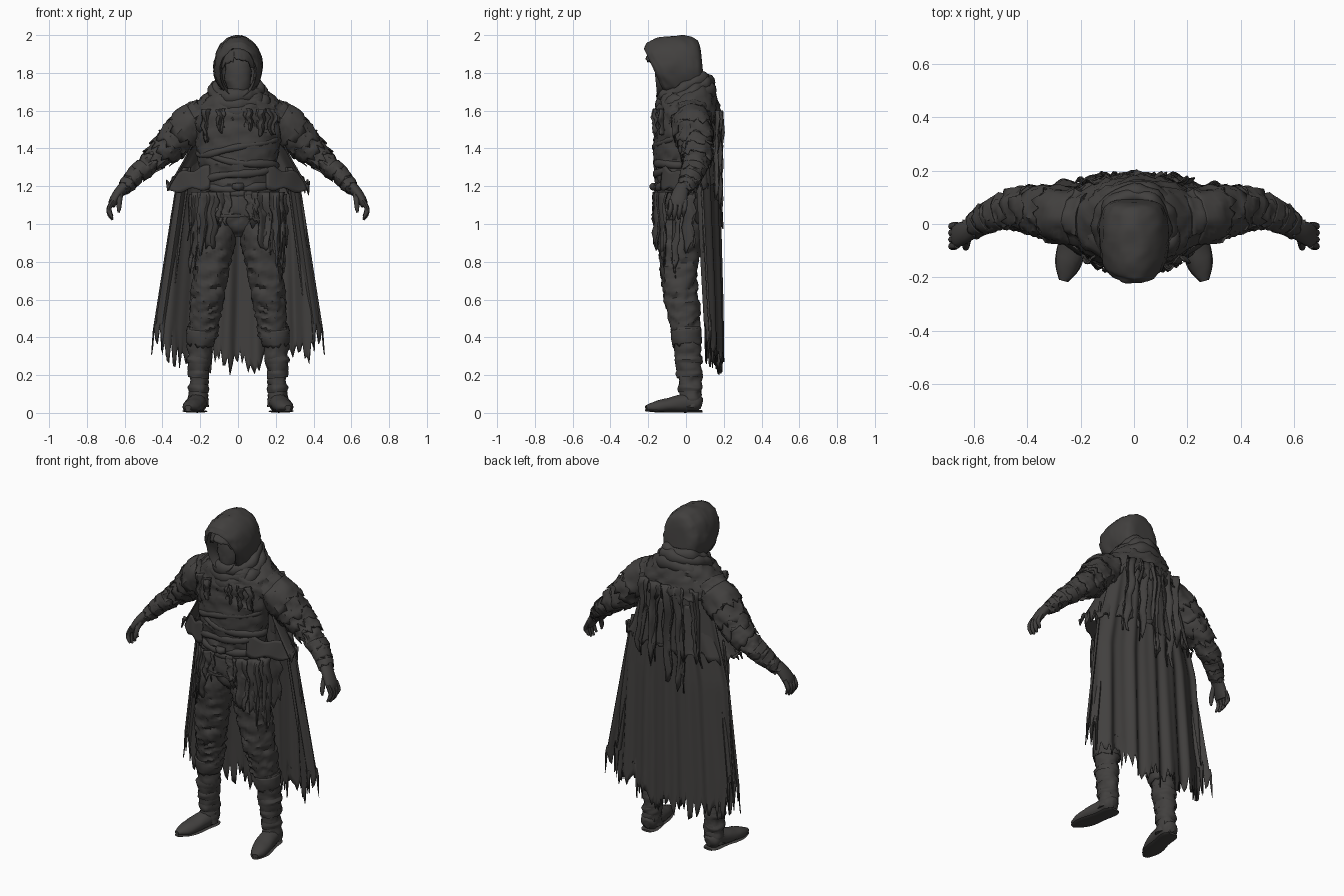
import bpy, bmesh, math, random
from mathutils import Vector, noise

random.seed(4)
if "Cube" in bpy.data.objects:
    bpy.data.objects.remove(bpy.data.objects["Cube"])

cloth = bpy.data.materials.new("charcoal_cloth")
cloth.use_nodes = True
colour = (0.054, 0.051, 0.049, 1)
cloth.diffuse_color = colour
cloth.node_tree.nodes["Principled BSDF"].inputs["Base Color"].default_value = colour


def surface(name, f, nu, nv, mirror=False, thick=0.0, cap=False):
    """Grid surface from f(u, v); seams are welded."""
    bm = bmesh.new()
    grid = [[bm.verts.new(f(i / nu, j / nv)) for i in range(nu + 1)] for j in range(nv + 1)]
    for a, b in zip(grid, grid[1:]):
        for i in range(nu):
            bm.faces.new((a[i], a[i + 1], b[i + 1], b[i]))
    bmesh.ops.remove_doubles(bm, verts=bm.verts, dist=0.0004)
    if cap:
        bmesh.ops.holes_fill(bm, edges=[e for e in bm.edges if e.is_boundary], sides=0)
    bmesh.ops.recalc_face_normals(bm, faces=bm.faces)
    me = bpy.data.meshes.new(name)
    bm.to_mesh(me)
    bm.free()
    me.polygons.foreach_set("use_smooth", [True] * len(me.polygons))
    me.set_sharp_from_angle(angle=math.radians(45))
    me.materials.append(cloth)
    ob = bpy.data.objects.new(name, me)
    bpy.context.collection.objects.link(ob)
    if thick:
        ob.modifiers.new("thickness", "SOLIDIFY").thickness = thick
    if mirror:
        ob.modifiers.new("mirror", "MIRROR").use_clip = False


def sample(rows, v):
    """Smooth interpolation through a list of tuples."""
    t = v * (len(rows) - 1)
    i = min(int(t), len(rows) - 2)
    t -= i
    p = [rows[max(0, min(len(rows) - 1, i + k))] for k in (-1, 0, 1, 2)]
    return [b + 0.5 * t * (c - a + t * (2 * a - 5 * b + 4 * c - d + t * (3 * (b - c) + d - a)))
            for a, b, c, d in zip(*p)]


def loft(name, rings, ref=(0, 1, 0), nu=24, nv=24, wrinkle=0.0, ragged=0.0,
         mirror=False, cap=True, thick=0.0, shear=0.0):
    """Tube through rings (x, y, z, side radius, radius along ref)."""
    ref = Vector(ref)
    teeth = [random.uniform(-1, 1) * ragged for _ in range(nu)]

    def f(u, v):
        r = sample(rings, v)
        tan = Vector(sample(rings, min(1, v + 0.02))[:3]) - Vector(sample(rings, max(0, v - 0.02))[:3])
        tan.normalize()
        a = (ref - tan * ref.dot(tan)).normalized()
        b = a.cross(tan)
        ang = 2 * math.pi * u
        out = b * math.cos(ang) * r[3] + a * math.sin(ang) * r[4]
        p = Vector(r[:3]) + out
        if wrinkle:
            n = noise.noise(Vector((p.x * 9, p.y * 9, p.z * 22 + p.x * 9)))
            n = 0.3 - abs(n) * 1.6 + 0.5 * noise.noise(p * 45)
            p += out.normalized() * n * wrinkle
        if v > 0.999 and ragged:
            p += tan * teeth[int(round(u * nu)) % nu]
        p.y -= (p.z - 1.8) * shear
        return p
    surface(name, f, nu, nv, mirror, thick, cap)


def strip(name, x, y, top, length, width, lean=0.0, turn=0.0):
    """Hanging torn rag with a ragged end."""
    seed = random.random() * 50
    ends = [random.uniform(0.7, 1.05) for _ in range(5)]

    def f(u, v):
        s = u - 0.5
        w = width * (1 - 0.35 * v) * s + 0.02 * noise.noise(Vector((seed, v * 4, 0)))
        d = 0.012 * math.sin(u * 6 + seed) + 0.015 * noise.noise(Vector((v * 5, seed, u)))
        return Vector((x + w * math.cos(turn) + lean * v, y + w * math.sin(turn) + d,
                       top - length * v * ends[int(round(u * 4))]))
    surface(name, f, 4, 10, thick=0.006)


# Torso and trousers
loft("torso", [(0, -.03, .93, .03, .06), (0, -.03, .99, .13, .1), (0, -.03, 1.08, .185, .12),
               (0, -.035, 1.18, .2, .122), (0, -.04, 1.3, .205, .126), (0, -.04, 1.45, .225, .13),
               (0, -.03, 1.57, .225, .132), (0, -.02, 1.65, .18, .125), (0, -.01, 1.71, .1, .11)],
     nu=56, nv=60, wrinkle=.018)
loft("trouser_leg", [(.095, -.03, 1.08, .09, .11), (.108, -.035, .95, .1, .115),
                     (.135, -.04, .8, .094, .105), (.157, -.03, .65, .09, .093),
                     (.175, -.01, .52, .083, .084), (.185, 0, .4, .07, .07)],
     nu=32, nv=54, wrinkle=.02, mirror=True)

# Boots with cuffs, wraps and soles
loft("boot_shaft", [(.195, .002, .45, .072, .076), (.2, .006, .4, .07, .074), (.205, .012, .28, .06, .068),
                    (.21, .025, .15, .05, .06), (.21, .025, .03, .055, .058)],
     nu=28, nv=40, wrinkle=.014, mirror=True)
loft("boot_cuff", [(.195, 0, .44, .076, .079), (.198, .003, .4, .079, .081), (.2, .007, .36, .071, .076)],
     nu=28, nv=6, ragged=.012, wrinkle=.008, mirror=True, cap=False, thick=.006)
loft("boot_foot", [(.207, .083, .045, .02, .03), (.21, .06, .05, .048, .048), (.217, 0, .052, .052, .05),
                   (.232, -.08, .042, .054, .04), (.25, -.16, .032, .045, .03), (.264, -.212, .028, .016, .012)],
     ref=(0, 0, 1), nu=20, nv=24, wrinkle=.005, mirror=True)
loft("boot_sole", [(.207, .085, .008, .03, .006), (.21, .05, .008, .05, .007), (.222, -.03, .008, .048, .007),
                   (.236, -.1, .008, .054, .007), (.25, -.16, .01, .047, .007), (.264, -.213, .014, .018, .006)],
     ref=(0, 0, 1), nu=12, nv=14, mirror=True)
for i in range(3):
    z = .13 + i * .075
    loft("boot_wrap", [(.208, .022 - i * .004, z + .02, .053 + i * .004, .062 + i * .004),
                       (.208, .022 - i * .004, z, .058 + i * .004, .067 + i * .004),
                       (.21, .022 - i * .004, z - .02, .054 + i * .004, .063 + i * .004)],
         nu=20, nv=6, wrinkle=.009, mirror=True, cap=False)

# Sleeves, torn shoulder layers and forearm wraps
arm = [(.17, .02, 1.59, .085, .1), (.27, .035, 1.515, .095, .1), (.35, .05, 1.425, .08, .086),
       (.42, .058, 1.36, .066, .072), (.5, .045, 1.295, .056, .062), (.57, .012, 1.225, .043, .05),
       (.615, -.02, 1.18, .034, .042)]
loft("sleeve", arm, nu=30, nv=60, wrinkle=.022, mirror=True)
for i in range(4):
    a, b, c = (sample(arm, .08 + i * .11 + k) for k in (0, .07, .15))
    rings = [(*r[:3], r[3] + g, r[4] + g) for r, g in ((a, .002), (b, .008), (c, .014))]
    loft("shoulder_layer", rings, nu=30, nv=8, ragged=.03, wrinkle=.016, mirror=True, cap=False, thick=.005)
for i in range(3):
    a, b = (sample(arm, .66 + i * .1 + k) for k in (0, .07))
    loft("forearm_wrap", [(*r[:3], r[3] + .004, r[4] + .004) for r in (a, b)],
         nu=22, nv=5, ragged=.01, wrinkle=.008, mirror=True, cap=False, thick=.004)

# Hands
loft("palm", [(.6, -.015, 1.2, .03, .036), (.632, -.03, 1.165, .027, .042),
              (.66, -.042, 1.12, .024, .046), (.67, -.045, 1.095, .018, .042)],
     nu=16, nv=12, mirror=True)
for i in range(4):
    y = -.08 + i * .025
    drop = (.01, 0, .003, .018)[i]
    loft("finger", [(.662, y, 1.125, .013, .013), (.682, y - .002, 1.085, .013, .013),
                    (.68, y - .006, 1.05 + drop, .012, .012), (.665, y - .01, 1.022 + drop, .006, .006)],
         nu=8, nv=10, mirror=True)
loft("thumb", [(.622, -.045, 1.165, .016, .018), (.627, -.075, 1.125, .014, .014),
               (.63, -.088, 1.085, .012, .012), (.632, -.09, 1.06, .005, .005)], nu=8, nv=10, mirror=True)

# Hood shell, its hollow and a masked face
loft("hood", [(0, .09, 1.835, .015, .02), (0, .088, 1.835, .075, .11), (0, .06, 1.835, .112, .152),
              (0, -.02, 1.835, .13, .165), (0, -.1, 1.825, .127, .163), (0, -.145, 1.812, .115, .15),
              (0, -.165, 1.805, .096, .135)],
     ref=(0, 0, 1), nu=40, nv=40, wrinkle=.008, shear=.1, cap=False)
loft("hood_hollow", [(0, -.06, 1.805, .01, .01), (0, -.065, 1.805, .08, .108), (0, -.12, 1.805, .084, .118),
                     (0, -.165, 1.805, .096, .135)],
     ref=(0, 0, 1), nu=40, nv=12, shear=.1, cap=False)
loft("face_mask", [(0, -.08, 1.64, .04, .03), (0, -.085, 1.7, .062, .05), (0, -.085, 1.78, .07, .055),
                   (0, -.075, 1.85, .065, .05), (0, -.07, 1.9, .02, .02)], nu=20, nv=20, wrinkle=.01)


# Torn brow fringe on the hood brim
def brow(u, v):
    s = 2 * u - 1
    tooth = .03 * noise.noise(Vector((u * 14, 3, 0)))
    return Vector((.09 * s, -.17 - .045 * v * (1 - s * s) + .03 * s * s,
                   1.93 - .055 * s * s - v * (.055 + tooth)))


surface("brow_fringe", brow, 18, 5, thick=.008)


# Scarf folds, wraps and belts
def band(name, y, z, rx, ry, fat, tilt, roll=0.0):
    def f(u, v):
        a, b = u * 2 * math.pi, v * 2 * math.pi
        d = Vector((math.cos(a), math.sin(a), 0))
        r = fat * (1 + .7 * noise.noise(Vector((d.x * 2.5, d.y * 2.5, z * 30))))
        o = r * math.cos(b)
        return Vector((d.x * (rx + o), y + d.y * (ry + o),
                       z + tilt * d.y + roll * d.x + 1.25 * r * math.sin(b) + .008 * math.sin(3 * a + z * 40)))
    surface(name, f, 44, 12)


band("scarf_upper", -.01, 1.72, .112, .115, .026, .05)
band("scarf_middle", -.005, 1.69, .135, .125, .03, .06, -.01)
band("scarf_lower", 0, 1.65, .155, .13, .03, .05, .01)
loft("mantle", [(0, -.01, 1.71, .12, .125), (0, .008, 1.665, .2, .148), (0, .014, 1.6, .25, .166),
                (0, .016, 1.53, .265, .174)],
     nu=60, nv=14, ragged=.05, wrinkle=.02, cap=False, thick=.006)
for i, z in enumerate((1.28, 1.35, 1.42)):
    band("chest_wrap", -.04, z, .198 + i * .006, .118 + i * .003, .013, .02, (.03, -.035, .045)[i])
band("belt", -.035, 1.195, .2, .12, .016, .005)
band("belt_lower", -.035, 1.155, .195, .118, .013, -.01, .015)
loft("belt_knot", [(-.03, -.16, 1.2, .01, .015), (0, -.165, 1.195, .03, .022), (.03, -.16, 1.2, .01, .015)],
     ref=(0, 0, 1), nu=12, nv=10, wrinkle=.005)
loft("hip_cloth", [(0, -.035, 1.17, .195, .122), (0, -.035, 1.1, .208, .134), (0, -.035, 1.03, .215, .14)],
     nu=48, nv=10, ragged=.06, wrinkle=.018, cap=False, thick=.006)

# Long cape with pleats and a torn hem
torn = [random.uniform(-.08, .06) for _ in range(80)]


def cape(u, v):
    s = 2 * u - 1
    rise = .06 * s * s + torn[int(round(u * 72))] * (1 if v > .93 else 0)
    z = 1.64 - v * (1.36 - rise)
    w = .2 + .12 * min(1, v * 2.2) + .08 * v
    pleat = (.013 * math.sin(s * 17 + v) + .006 * math.sin(s * 31 + 3 * v)) * min(1, .25 + v)
    return Vector((s * w, .163 + .028 * v - .08 * s * s + pleat, z))


surface("cape", cape, 72, 30, thick=.006)


# Narrow side tails beside the cape
def tail(u, v):
    z = 1.3 - v * (.92 + 1.3 * torn[int(round(u * 10)) + 3] * (1 if v > .9 else 0))
    return Vector((.25 + .12 * v + u * (.065 + .025 * v), .07 + .05 * v + .015 * math.sin(u * 9), z))


surface("cape_tail", tail, 10, 20, True, .006)


# Short overcape flaring at the waist
def overcape(u, v):
    a = math.pi * (-.05 + 1.1 * u)
    flare = .23 + .15 * v ** 1.3
    z = 1.5 - v * (.31 + .6 * torn[int(round(u * 48))] * (1 if v > .95 else 0))
    return Vector((math.cos(a) * flare, .005 + math.sin(a) * (.16 + .015 * v)
                   + .01 * math.sin(a * 14) * v, z - .02 * abs(math.cos(a)) * (1 - v)))


surface("overcape", overcape, 48, 12, thick=.007)


# Tunic hem panel wrapping back to the flared corners
def hem(u, v):
    return Vector((.15 + .2 * u + .02 * u * v, -.125 + .15 * u ** 1.4 - .012 * v,
                   1.31 - .05 * u - v * (.12 - .03 * u) + .01 * math.sin(u * 11 + v * 3)))


surface("tunic_hem", hem, 14, 6, True, .007)

# Hanging rags at the front, hips and chest
for x, y, top, length, width in ((.07, -.165, 1.17, .2, .07), (.13, -.155, 1.17, .3, .08),
                                 (.185, -.12, 1.17, .38, .08), (.225, -.06, 1.17, .46, .07),
                                 (.23, .02, 1.16, .32, .09)):
    for side in (-1, 1):
        strip("hip_rag", x * side, y, top, length * random.uniform(.8, 1.1), width,
              lean=.015 * side, turn=side * max(0, (x - .1) * 7))
for x, y, length in ((.05, -.168, .12), (.12, -.155, .17), (.18, -.13, .14), (-.09, -.16, .13), (-.17, -.135, .18)):
    strip("chest_rag", x, y, 1.61, length, .05)

# Torn ribbons down the back
for i in range(5):
    x = -.16 + i * .08
    strip("back_ribbon", x, .185 - x * x, 1.6, random.uniform(.3, .65), .065, lean=x * .25)
